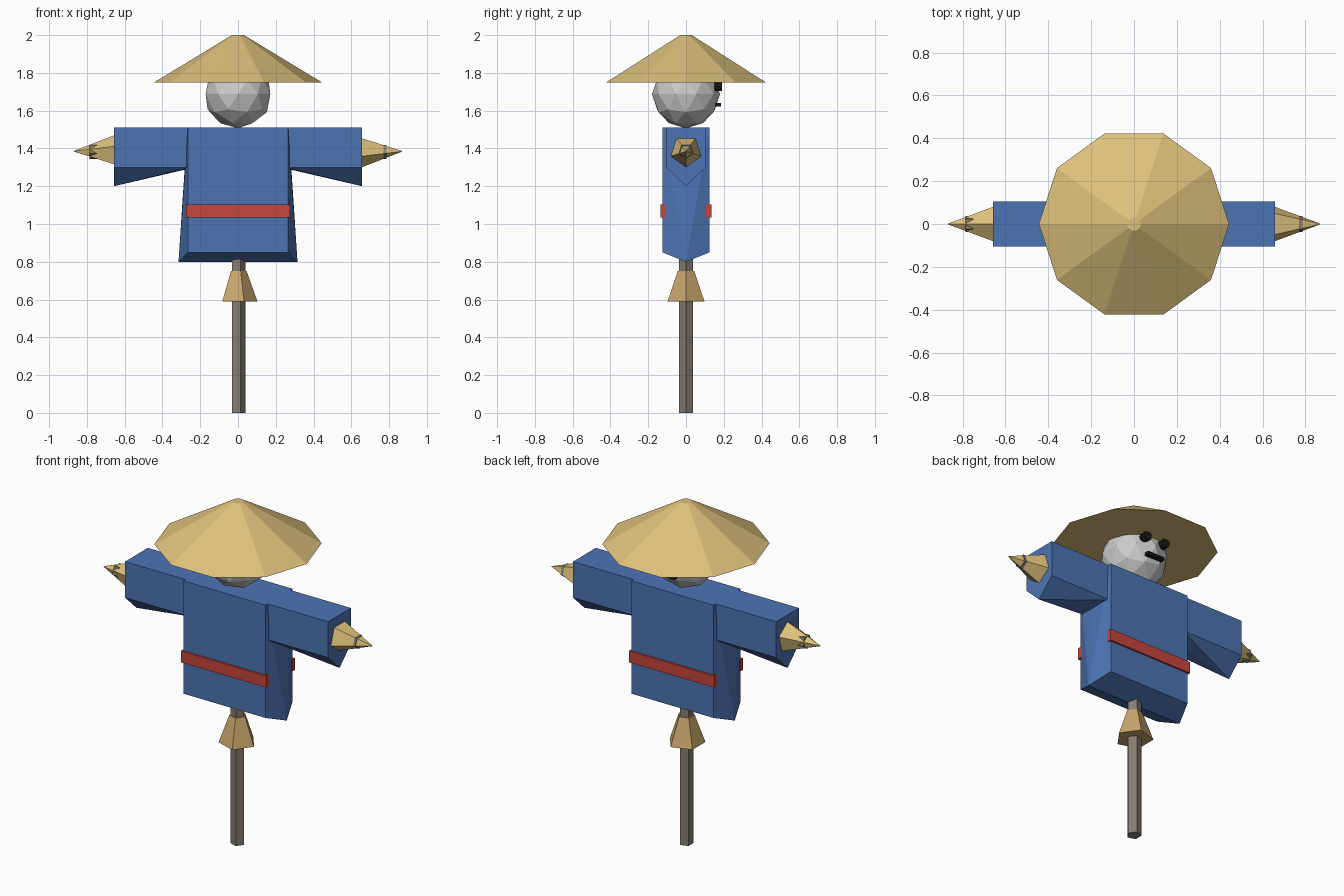
import bpy, bmesh, math
from mathutils import Vector

if "Cube" in bpy.data.objects:
    bpy.data.objects.remove(bpy.data.objects["Cube"])


def material(name, rgb):
    m = bpy.data.materials.new(name)
    m.diffuse_color = (*rgb, 1)
    m.use_nodes = True
    m.node_tree.nodes["Principled BSDF"].inputs["Base Color"].default_value = m.diffuse_color
    return m


STRAW = material("straw", (0.73, 0.53, 0.20))
STRAW_DARK = material("dark_straw", (0.58, 0.38, 0.15))
BLUE = material("blue_cloth", (0.073, 0.174, 0.456))
RED = material("red_cloth", (0.58, 0.06, 0.045))
WOOD = material("wood", (0.24, 0.20, 0.16))
BLACK = material("black", (0.01, 0.01, 0.01))


def finish(name, bm, mat=None):
    bmesh.ops.recalc_face_normals(bm, faces=bm.faces[:])
    me = bpy.data.meshes.new(name)
    bm.to_mesh(me)
    bm.free()
    ob = bpy.data.objects.new(name, me)
    bpy.context.collection.objects.link(ob)
    if mat:
        me.materials.append(mat)
    return ob


def cone(name, n, r0, r1, p0, p1, first, mat):
    """Tapered n-sided prism from p0 to p1; 'first' points at its first corner."""
    p0, p1, u = Vector(p0), Vector(p1), Vector(first)
    v = (p1 - p0).normalized().cross(u)
    bm = bmesh.new()
    rings = []
    for p, r in ((p0, r0), (p1, r1)):
        angles = [math.tau * i / n for i in range(n)]
        rings.append([bm.verts.new(p + r * (math.cos(a) * u + math.sin(a) * v)) for a in angles])
        bm.faces.new(rings[-1])
    for i in range(n):
        j = (i + 1) % n
        bm.faces.new((rings[0][i], rings[0][j], rings[1][j], rings[1][i]))
    return finish(name, bm, mat)


def hull(name, points, mat):
    bm = bmesh.new()
    verts = [bm.verts.new(p) for p in points]
    bmesh.ops.convex_hull(bm, input=verts)
    bmesh.ops.dissolve_limit(bm, angle_limit=0.01, verts=bm.verts[:], edges=bm.edges[:])
    return finish(name, bm, mat)


def box(name, lo, hi, mat):
    return hull(name, [(x, y, z) for x in (lo[0], hi[0]) for y in (lo[1], hi[1])
                       for z in (lo[2], hi[2])], mat)


# Wooden frame: upright and crossbar, both five-sided
X, DOWN, UP = (1, 0, 0), (0, 0, -1), (0, 0, 1)
cone("pole", 5, 0.04, 0.04, (0, 0, 0), (0, 0, 1.5), X, WOOD)
cone("crossbar", 5, 0.04, 0.04, (-0.785, 0, 1.385), (0.785, 0, 1.385), DOWN, WOOD)

# Straw tuft under the coat
cone("straw_skirt", 5, 0.103, 0.046, (0, 0, 0.59), (0, 0, 0.75), X, STRAW_DARK)

# Coat body, with ridged sides and hem
pts = []
for s in (-1, 1):
    pts += [(s * 0.268, 0, 1.51), (s * 0.315, 0, 0.80)]
    pts += [(s * 0.265, y, z) for y in (-0.125, 0.125) for z in (0.85, 1.51)]
hull("coat_body", pts, BLUE)

# Sleeves with hanging cuffs, and straw hands
for side, s, first in (("right", 1, DOWN), ("left", -1, UP)):
    pts = [(s * x, y, z) for x in (0.25, 0.657) for y in (-0.105, 0.105) for z in (1.30, 1.51)]
    pts += [(s * 0.25, 0, 1.295), (s * 0.657, 0, 1.20)]
    hull(side + "_sleeve", pts, BLUE)
    cone(side + "_hand", 5, 0.085, 0.002, (s * 0.655, 0, 1.385), (s * 0.868, 0, 1.385), first, STRAW)

# Belt strips, front and back
for name, y in (("front_belt", -0.121), ("back_belt", 0.121)):
    box(name, (-0.275, y - 0.015, 1.035), (0.275, y + 0.015, 1.102), RED)

# Faceted head
bm = bmesh.new()
bmesh.ops.create_icosphere(bm, subdivisions=2, radius=0.18)
bmesh.ops.translate(bm, verts=bm.verts[:], vec=(0, 0, 1.687))
finish("head", bm)

# Face
for side, s in (("right", 1), ("left", -1)):
    cone(side + "_eye", 10, 0.026, 0.026, (s * 0.062, 0.15, 1.728), (s * 0.062, 0.19, 1.728), X, BLACK)
box("mouth", (-0.055, 0.155, 1.622), (0.055, 0.185, 1.640), BLACK)

# Ten-sided hat
cone("hat", 10, 0.444, 0.032, (0, 0, 1.75), (0, 0, 2.0), X, STRAW)
